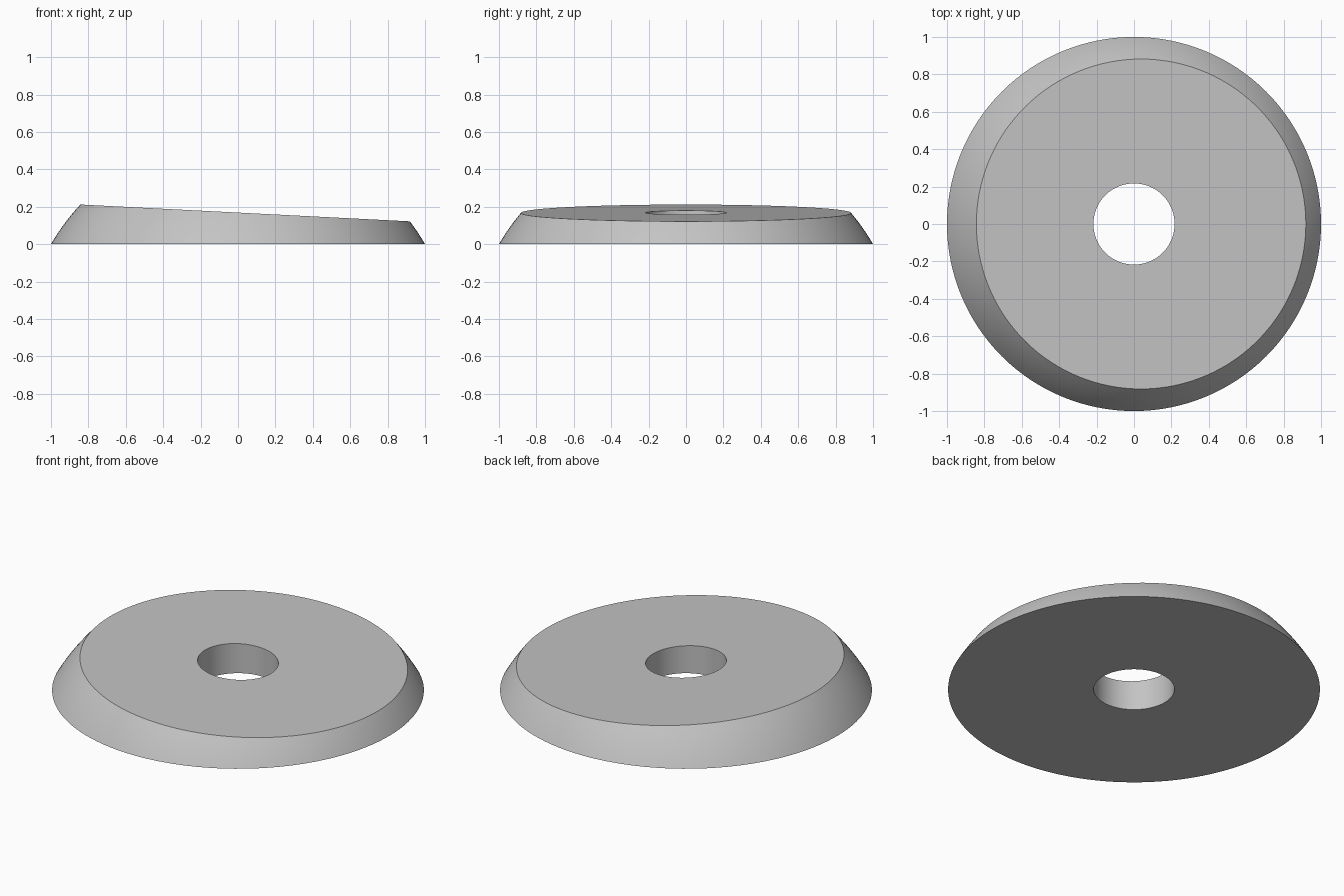
import bpy, bmesh, math

if "Cube" in bpy.data.objects:
    bpy.data.objects.remove(bpy.data.objects["Cube"], do_unlink=True)

SEGMENTS = 128
STEPS = 8            # bands up the domed rim
HOLE = 0.217
CENTRE_Z = -0.577    # centre of the sphere the rim belongs to
RADIUS = math.hypot(1, CENTRE_Z)


def top_z(x):
    """Height of the tilted top plane."""
    return 0.169 - 0.051 * x


def rim_radius(z):
    return math.sqrt(RADIUS ** 2 - (z - CENTRE_Z) ** 2)


def rim_height(angle):
    """Height where the sphere meets the tilted plane."""
    z = top_z(0)
    for _ in range(20):
        z = top_z(rim_radius(z) * math.cos(angle))
    return z


# Rings run up the rim, in across the top, down the hole and back to the base
bm = bmesh.new()
angles = [2 * math.pi * i / SEGMENTS for i in range(SEGMENTS)]
rings = []
for step in range(STEPS + 1):
    ring = []
    for a in angles:
        z = rim_height(a) * step / STEPS
        r = rim_radius(z)
        ring.append(bm.verts.new((r * math.cos(a), r * math.sin(a), z)))
    rings.append(ring)
for is_top in (True, False):
    ring = []
    for a in angles:
        x, y = HOLE * math.cos(a), HOLE * math.sin(a)
        ring.append(bm.verts.new((x, y, top_z(x) if is_top else 0)))
    rings.append(ring)

for low, high in zip(rings, rings[1:] + rings[:1]):
    for i in range(SEGMENTS):
        j = (i + 1) % SEGMENTS
        bm.faces.new((low[i], low[j], high[j], high[i]))
bmesh.ops.recalc_face_normals(bm, faces=bm.faces)

mesh = bpy.data.meshes.new("tilted_disc")
bm.to_mesh(mesh)
bm.free()
disc = bpy.data.objects.new("tilted_disc", mesh)
bpy.context.collection.objects.link(disc)

# Plain grey material
grey = bpy.data.materials.new("plain grey")
grey.use_nodes = True
colour = (0.55, 0.55, 0.55, 1)
grey.diffuse_color = colour
grey.node_tree.nodes["Principled BSDF"].inputs["Base Color"].default_value = colour
mesh.materials.append(grey)

# Smooth rim and hole, sharp edges around the flat faces
bpy.ops.object.select_all(action="DESELECT")
disc.select_set(True)
bpy.context.view_layer.objects.active = disc
bpy.ops.object.shade_smooth_by_angle(angle=math.radians(30))
